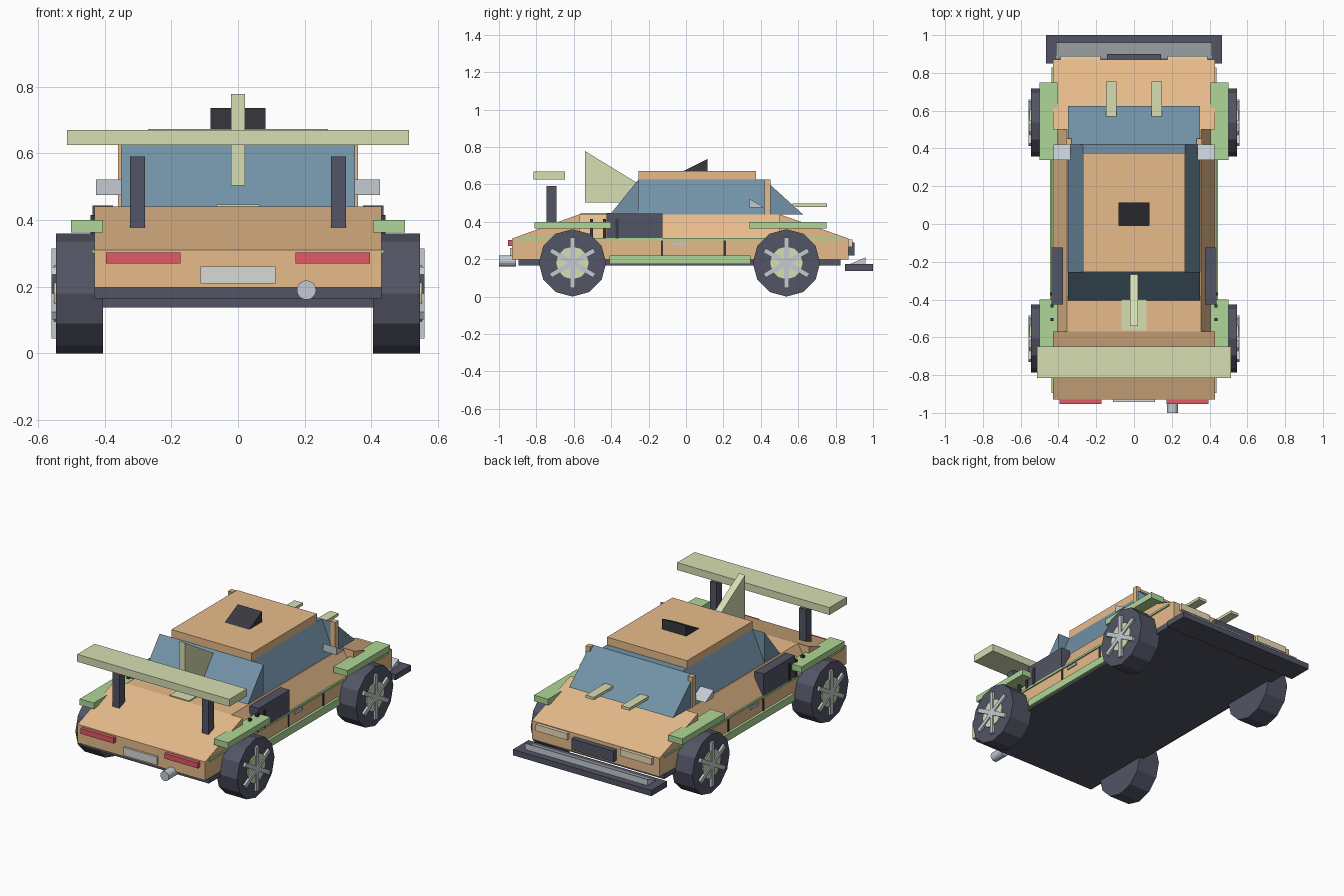
import bpy, bmesh, math
from mathutils import Vector

if "Cube" in bpy.data.objects:
    bpy.data.objects.remove(bpy.data.objects["Cube"])


def mat(name, r, g, b):
    m = bpy.data.materials.new(name)
    m.diffuse_color = (r, g, b, 1)
    m.use_nodes = True
    m.node_tree.nodes["Principled BSDF"].inputs["Base Color"].default_value = m.diffuse_color
    return m


TAN = mat("tan_paint", 0.80, 0.50, 0.26)
SLATE = mat("slate", 0.085, 0.09, 0.13)
BLACK = mat("black", 0.04, 0.04, 0.05)
GLASS = mat("glass", 0.17, 0.29, 0.39)
PALE = mat("pale_green", 0.68, 0.73, 0.45)
GREEN = mat("green", 0.43, 0.68, 0.31)
RED = mat("red", 0.75, 0.10, 0.14)
SILVER = mat("silver", 0.55, 0.60, 0.64)
PLATE = mat("plate", 0.68, 0.70, 0.66)
LAMP = mat("lamp", 0.85, 0.72, 0.48)


def prism(name, profile, a, b, material, axis="X"):
    """Extrude a profile from a to b; (y, z) points along X, (x, z) points along Y."""
    bm = bmesh.new()
    put = (lambda p, t: (t, p[0], p[1])) if axis == "X" else (lambda p, t: (p[0], t, p[1]))
    lo = [bm.verts.new(put(p, a)) for p in profile]
    hi = [bm.verts.new(put(p, b)) for p in profile]
    bm.faces.new(lo)
    bm.faces.new(hi)
    n = len(profile)
    for i in range(n):
        j = (i + 1) % n
        bm.faces.new((lo[i], lo[j], hi[j], hi[i]))
    bmesh.ops.recalc_face_normals(bm, faces=bm.faces)
    me = bpy.data.meshes.new(name)
    bm.to_mesh(me)
    bm.free()
    me.materials.append(material)
    ob = bpy.data.objects.new(name, me)
    bpy.context.collection.objects.link(ob)
    return ob


def box(name, x, y, z, material):
    return prism(name, [(y[0], z[0]), (y[1], z[0]), (y[1], z[1]), (y[0], z[1])], x[0], x[1], material)


def mirrored(ob):
    """Repeat a right-hand part on the left."""
    ob.modifiers.new("Mirror", "MIRROR")
    return ob


def disc(y, z, r, n):
    """Polygon with a corner straight up."""
    return [(y + r * math.sin(2 * math.pi * i / n), z + r * math.cos(2 * math.pi * i / n)) for i in range(n)]


# Lower body and underside
box("underpan", (-.43, .43), (-.895, .825), (.165, .2), SLATE)
box("lower_body", (-.43, .43), (-.93, .87), (.197, .31), TAN)

# Upper body: core block with wedges on all sides
box("upper_body", (-.355, .355), (-.57, .5), (.31, .44), TAN)
prism("hood", [(.5, .31), (.87, .31), (.5, .44)], -.43, .43, TAN)
prism("rear_deck", [(-.57, .31), (-.93, .31), (-.57, .44)], -.43, .43, TAN)
mirrored(prism("shoulder", [(.355, .31), (.43, .31), (.355, .44)], -.57, .5, TAN, "Y"))

# Cabin glass and roof
box("cabin_core", (-.27, .27), (-.255, .42), (.44, .625), GLASS)
prism("windshield", [(.42, .44), (.625, .44), (.42, .625)], -.35, .35, GLASS)
prism("rear_window", [(-.255, .44), (-.405, .44), (-.255, .625)], -.35, .35, GLASS)
mirrored(prism("side_window", [(.27, .44), (.35, .44), (.27, .625)], -.255, .42, GLASS, "Y"))
box("roof", (-.27, .27), (-.255, .375), (.625, .672), TAN)
mirrored(box("front_pillar", (.33, .36), (.42, .452), (.44, .625), TAN))
prism("roof_scoop", [(-.015, .67), (.115, .67), (.115, .735)], -.082, .082, BLACK)
mirrored(prism("side_mirror", [(.34, .475), (.42, .475), (.34, .522)], .335, .425, SILVER))

# Hood vents and engine cover
mirrored(box("hood_vent", (.092, .148), (.57, .755), (.48, .497), PALE))
box("engine_cover", (-.065, .065), (-.565, -.4), (.435, .446), PALE)

# Rear fin and wing
prism("centre_fin", [(-.54, .503), (-.09, .503), (-.54, .778)], -.021, .021, PALE)
box("wing", (-.513, .513), (-.815, -.648), (.625, .67), PALE)
mirrored(box("wing_post", (.278, .323), (-.745, -.692), (.375, .59), SLATE))

# Side details
mirrored(box("side_intake", (.375, .436), (-.425, -.125), (.305, .444), SLATE))
for i, y in enumerate((-.505, -.435, -.37)):
    mirrored(box(f"intake_slat_{i}", (.425, .442), (y - .008, y + .008), (.31, .415), BLACK))
for name, y0, y1 in (("rear_fender", -.81, -.4), ("front_fender", .34, .75)):
    mirrored(box(name, (.405, .5), (y0, y1), (.363, .4), GREEN))
mirrored(box("side_skirt", (.4, .446), (-.41, .345), (.175, .22), GREEN))
mirrored(box("pinstripe", (.42, .438), (-.895, .828), (.3, .312), GREEN))
for i, y in enumerate((-.128, .207)):
    mirrored(box(f"door_gap_{i}", (.42, .434), (y - .006, y + .006), (.22, .3), BLACK))
mirrored(box("door_handle", (.42, .438), (-.075, .002), (.275, .29), SILVER))

# Nose: lamps, grille, splitter
mirrored(box("headlamp", (.178, .39), (.86, .89), (.265, .305), LAMP))
box("grille", (-.142, .142), (.86, .9), (.22, .288), SLATE)
box("splitter", (-.467, .467), (.85, 1), (.138, .173), SLATE)
prism("splitter_ramp", [(.875, .173), (.96, .173), (.96, .21)], -.412, .412, SILVER)

# Tail: lamps, plate, exhaust
mirrored(box("tail_lamp", (.172, .395), (-.952, -.92), (.27, .302), RED))
box("rear_plate", (-.112, .112), (-.942, -.92), (.21, .26), PLATE)
prism("exhaust", disc(.205, .19, .029, 16), -1, -.91, SILVER, "Y")

# Wheels with hub and six spokes
R = .18
for tag, cy in (("rear", -.607), ("front", .537)):
    mirrored(prism(f"{tag}_tyre", disc(cy, R, R, 12), .405, .545, SLATE))
    mirrored(prism(f"{tag}_hub", disc(cy, R, .087, 12), .54, .552, PALE))
    for k in range(3):
        a = math.radians(60 * k)
        along = Vector((math.sin(a), math.cos(a))) * .135
        across = Vector((math.cos(a), -math.sin(a))) * .013
        c = Vector((cy, R))
        pts = [c + along + across, c + along - across, c - along - across, c - along + across]
        mirrored(prism(f"{tag}_spoke_{k}", pts, .543, .559, SILVER))
